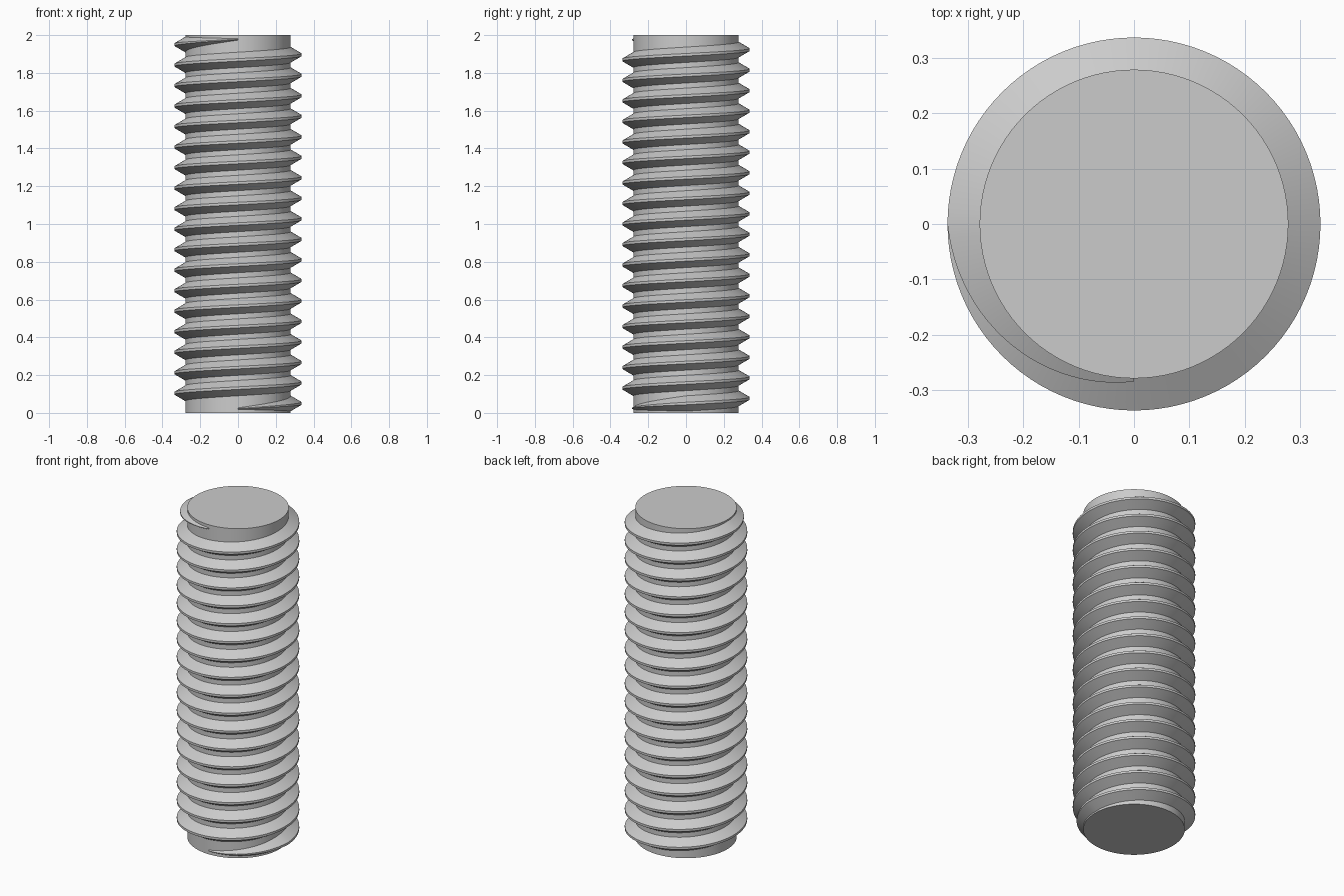
import bpy, bmesh
from math import cos, sin, pi, radians

if "Cube" in bpy.data.objects:
    bpy.data.objects.remove(bpy.data.objects["Cube"], do_unlink=True)

LENGTH, CORE_R, CREST_R = 2.0, 0.279, 0.337
TURNS, STEPS = 18, 96
PITCH = 0.1086
START_Z = (LENGTH - TURNS * PITCH) / 2

steel = bpy.data.materials.new("grey_steel")
steel.use_nodes = True
colour = (0.6, 0.6, 0.6, 1)
steel.diffuse_color = colour
steel.node_tree.nodes["Principled BSDF"].inputs["Base Color"].default_value = colour


def finish(bm, name):
    bmesh.ops.recalc_face_normals(bm, faces=bm.faces)
    mesh = bpy.data.meshes.new(name)
    bm.to_mesh(mesh)
    bm.free()
    mesh.materials.append(steel)
    obj = bpy.data.objects.new(name, mesh)
    bpy.context.collection.objects.link(obj)
    bpy.ops.object.select_all(action="DESELECT")
    obj.select_set(True)
    bpy.context.view_layer.objects.active = obj
    bpy.ops.object.shade_smooth_by_angle(angle=radians(30))
    return obj


# Plain cylindrical core with flat ends
bm = bmesh.new()
bmesh.ops.create_cone(bm, cap_ends=True, segments=STEPS, radius1=CORE_R,
                      radius2=CORE_R, depth=LENGTH)
bmesh.ops.translate(bm, verts=bm.verts, vec=(0, 0, LENGTH / 2))
finish(bm, "rod_core")

# Trapezoid thread swept along a helix, fading out over a quarter turn at each end
depth = CREST_R - CORE_R
root, crest = PITCH * 3 / 8, PITCH / 16
sink = 0.01
profile = [(-sink, -root), (0, -root), (depth, -crest),
           (depth, crest), (0, root), (-sink, root)]
bm = bmesh.new()
rings = []
total = TURNS * STEPS
for i in range(total + 1):
    turn = i / STEPS
    angle = 2 * pi * turn - pi / 2
    fade = min(1, 0.1 + 0.9 * min(turn, TURNS - turn) * 4)
    ring = []
    for out, up in profile:
        r = CORE_R + (out * fade if out > 0 else out)
        z = START_Z + turn * PITCH + up * fade
        ring.append(bm.verts.new((r * cos(angle), r * sin(angle), z)))
    rings.append(ring)
count = len(profile)
for a, b in zip(rings, rings[1:]):
    for k in range(count):
        n = (k + 1) % count
        bm.faces.new((a[k], b[k], b[n], a[n]))
bm.faces.new(rings[0])
bm.faces.new(rings[-1])
finish(bm, "screw_thread")
